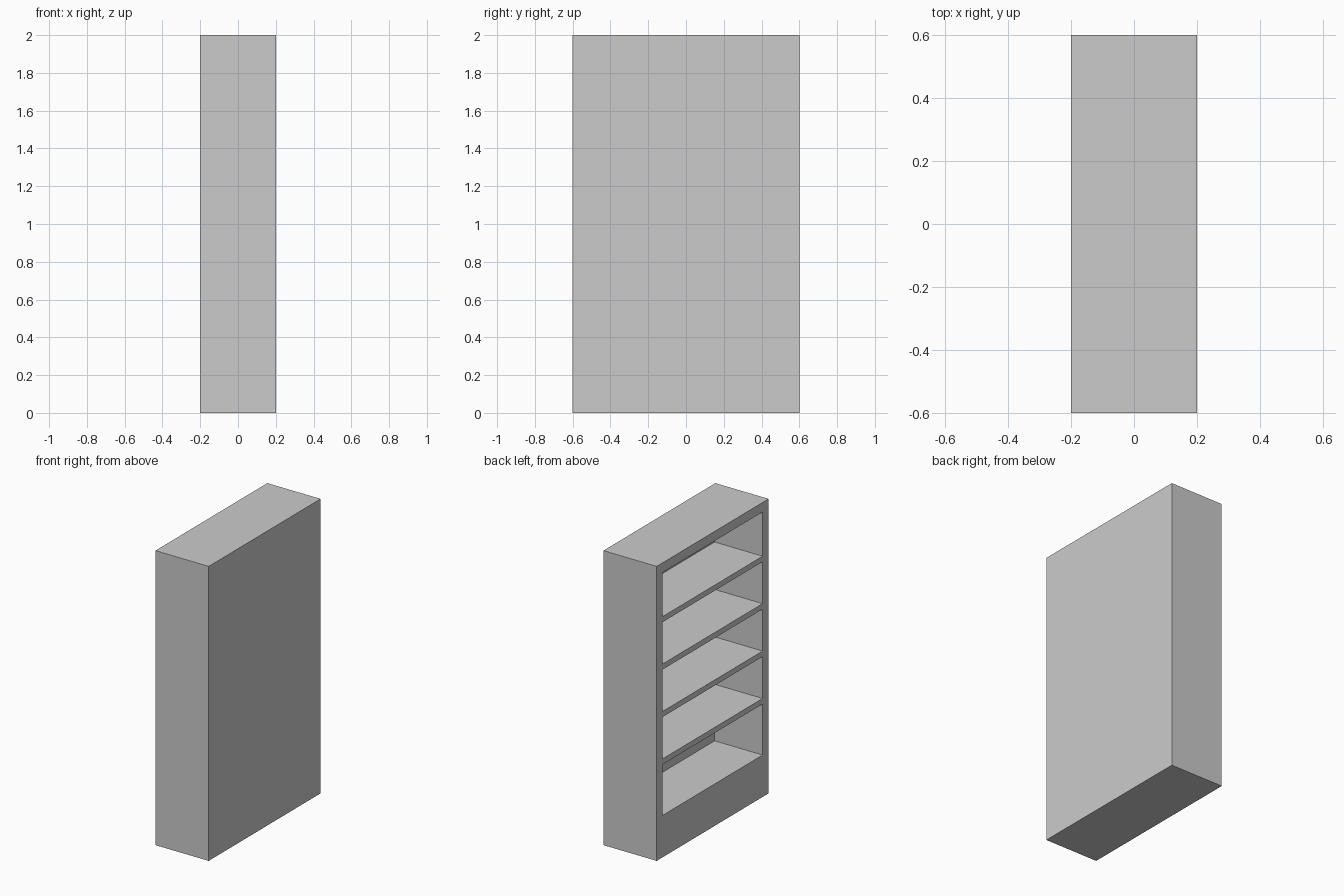
import bpy

if "Cube" in bpy.data.objects:
    bpy.data.objects.remove(bpy.data.objects["Cube"])

W, D, H = 0.4, 1.2, 2.0          # overall x, y, z
SIDE, BACK = 0.064, 0.04         # panel thicknesses
SHELF = 0.038
BASE_TOP, TOP_UNDER = 0.285, 1.935
SHELF_TOPS = [0.669 + 0.322 * i for i in range(4)]


def box(name, lo, hi):
    """Axis-aligned box between two corners."""
    bpy.ops.mesh.primitive_cube_add(size=1)
    ob = bpy.context.object
    ob.name = name
    ob.location = [(a + b) / 2 for a, b in zip(lo, hi)]
    ob.scale = [b - a for a, b in zip(lo, hi)]
    bpy.ops.object.transform_apply(location=True, rotation=False, scale=True)
    return ob


# Solid carcass: sides, plinth, top and back panel in one body
case = box("bookcase", (-W / 2, -D / 2, 0), (W / 2, D / 2, H))

# Compartments, open toward -x, leaving the shelves between them
floors = [BASE_TOP] + SHELF_TOPS
ceilings = [z - SHELF for z in SHELF_TOPS] + [TOP_UNDER]
for i, (z0, z1) in enumerate(zip(floors, ceilings)):
    cutter = box(f"compartment_cutter_{i + 1}",
                 (-W / 2 - 0.1, -D / 2 + SIDE, z0),
                 (W / 2 - BACK, D / 2 - SIDE, z1))
    cutter.hide_render = True
    mod = case.modifiers.new("compartment", 'BOOLEAN')
    mod.operation = 'DIFFERENCE'
    mod.solver = 'EXACT'
    mod.object = cutter
    bpy.context.view_layer.objects.active = case
    bpy.ops.object.modifier_apply(modifier=mod.name)
    bpy.data.objects.remove(cutter, do_unlink=True)
